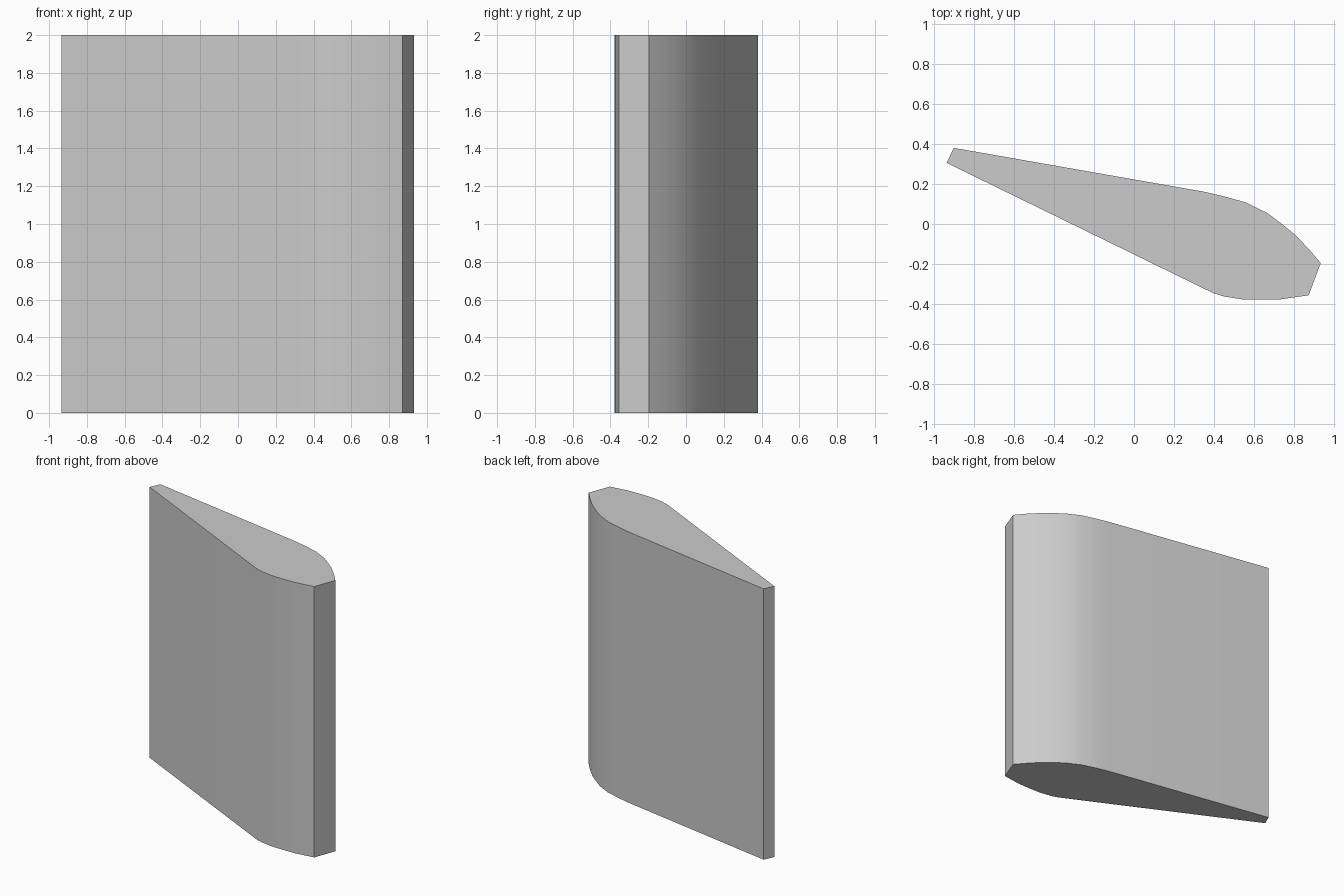
import bpy
import bmesh
import math

cube = bpy.data.objects.get("Cube")
if cube:
    bpy.data.objects.remove(cube, do_unlink=True)

# Plain grey material
grey = bpy.data.materials.new("light_grey")
grey.use_nodes = True
colour = (0.6, 0.6, 0.6, 1)
grey.diffuse_color = colour
grey.node_tree.nodes["Principled BSDF"].inputs["Base Color"].default_value = colour

# Foil cross-section, anticlockwise from the thin trailing edge
lower_side = [(-0.935, 0.305), (0.395, -0.345), (0.45, -0.362), (0.54, -0.376),
              (0.63, -0.378), (0.73, -0.376), (0.872, -0.356)]
upper_side = [(0.932, -0.195), (0.87, -0.122), (0.80, -0.05), (0.735, 0.003),
              (0.665, 0.055), (0.56, 0.107), (0.45, 0.138), (0.35, 0.161),
              (-0.90, 0.38)]
HEIGHT = 2.0

# Upright foil, extruded from the cross-section
bm = bmesh.new()
base = bm.faces.new([bm.verts.new((x, y, 0)) for x, y in lower_side + upper_side])
top = bmesh.ops.extrude_face_region(bm, geom=[base], use_keep_orig=True)["geom"]
top_verts = [v for v in top if isinstance(v, bmesh.types.BMVert)]
bmesh.ops.translate(bm, verts=top_verts, vec=(0, 0, HEIGHT))
bmesh.ops.recalc_face_normals(bm, faces=bm.faces)
mesh = bpy.data.meshes.new("foil_blade")
bm.to_mesh(mesh)
bm.free()
mesh.materials.append(grey)
blade = bpy.data.objects.new("foil_blade", mesh)
bpy.context.collection.objects.link(blade)

# Smooth curved sides with crisp ends and edges
bpy.ops.object.select_all(action='DESELECT')
blade.select_set(True)
bpy.context.view_layer.objects.active = blade
bpy.ops.object.shade_smooth_by_angle(angle=math.radians(30))
